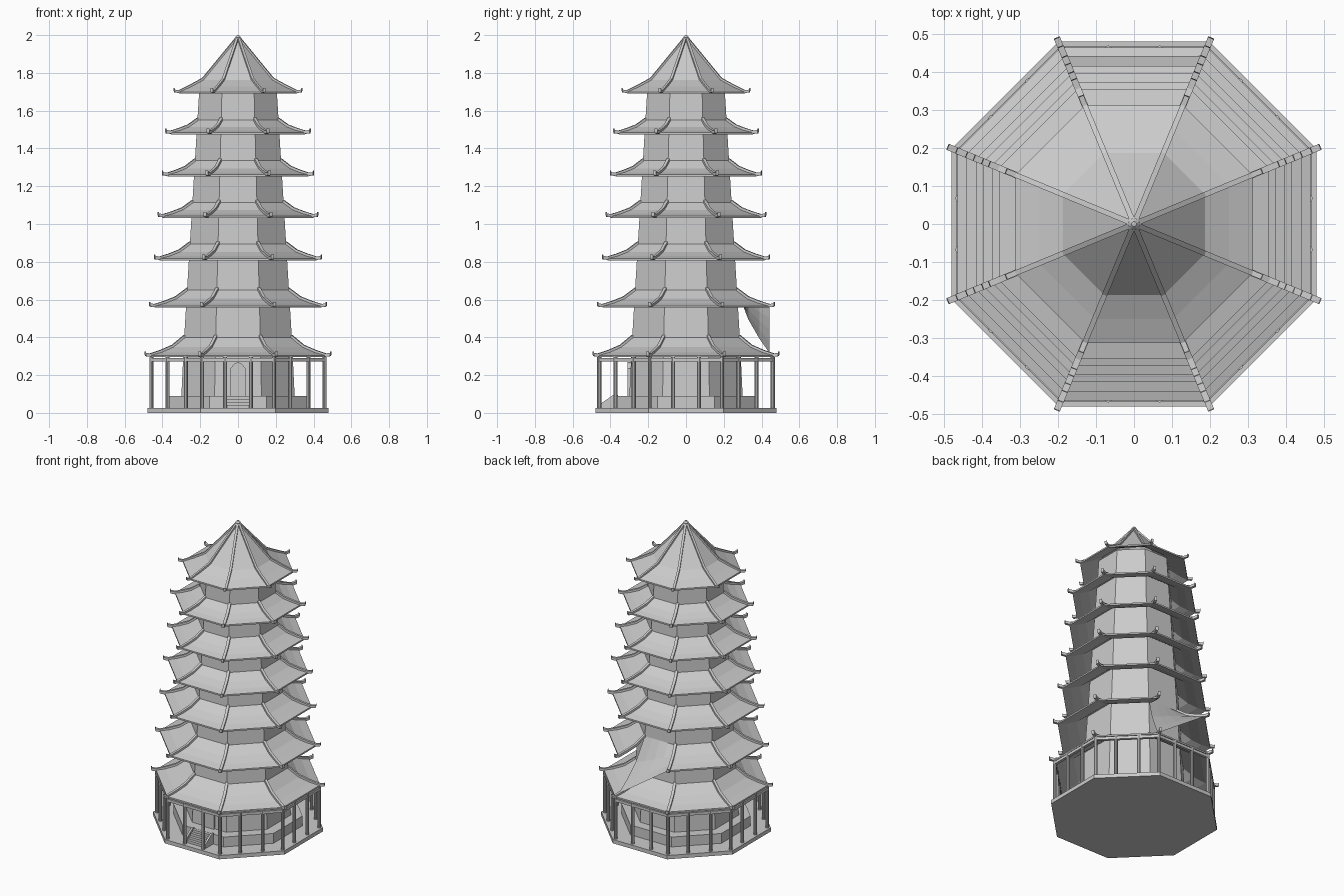
import bpy, math
from math import cos, sin, pi, radians

cube = bpy.data.objects.get("Cube")
if cube:
    bpy.data.objects.remove(cube, do_unlink=True)

stone = bpy.data.materials.new("pale grey stone")
stone.use_nodes = True
GREY = (0.6, 0.6, 0.6, 1)
stone.diffuse_color = GREY
stone.node_tree.nodes["Principled BSDF"].inputs["Base Color"].default_value = GREY

CORNER = 1 / cos(pi / 8)
ANGLES = [pi / 8 + k * pi / 4 for k in range(8)]


def make(name, verts, faces):
    mesh = bpy.data.meshes.new(name)
    mesh.from_pydata(verts, [], faces)
    mesh.materials.append(stone)
    obj = bpy.data.objects.new(name, mesh)
    bpy.context.collection.objects.link(obj)
    return obj


def octagon(name, profile, closed=False, capped=False, skip=None):
    """Sweep (apothem, z) points around eight flat sides."""
    n = len(profile)
    verts = [(r * CORNER * cos(a), r * CORNER * sin(a), z) for a in ANGLES for r, z in profile]
    faces = []
    for k in range(8):
        if k == skip:
            continue
        m = (k + 1) % 8
        for i in range(n if closed else n - 1):
            j = (i + 1) % n
            faces.append((k * n + i, m * n + i, m * n + j, k * n + j))
    if capped:
        faces.append([k * n for k in reversed(range(8))])
        faces.append([k * n + n - 1 for k in range(8)])
    return make(name, verts, faces)


def box(name, x0, x1, y0, y1, z0, z1):
    verts = [(x, y, z) for x in (x0, x1) for y in (y0, y1) for z in (z0, z1)]
    return make(name, verts, [(0, 1, 3, 2), (4, 6, 7, 5), (0, 4, 5, 1),
                              (2, 3, 7, 6), (0, 2, 6, 4), (1, 5, 7, 3)])


def prism(name, outline, axis, lo, hi):
    """Extrude a 2D outline along x or y."""
    n = len(outline)
    place = (lambda t, p: (t, p[0], p[1])) if axis == "x" else (lambda t, p: (p[0], t, p[1]))
    verts = [place(t, p) for t in (lo, hi) for p in outline]
    faces = [(i, (i + 1) % n, n + (i + 1) % n, n + i) for i in range(n)]
    return make(name, verts, faces + [list(reversed(range(n))), list(range(n, 2 * n))])


def ridges(name, path, half):
    """Bars of square section along the eight roof corners."""
    verts, faces = [], []
    for a in ANGLES:
        start = len(verts)
        for r, z in path:
            for side, up in ((-half, -half), (half, -half), (half, half), (-half, half)):
                verts.append((r * cos(a) - side * sin(a), r * sin(a) + side * cos(a), z + up))
        for i in range(len(path) - 1):
            b = start + i * 4
            for c in range(4):
                d = (c + 1) % 4
                faces.append((b + c, b + d, b + 4 + d, b + 4 + c))
        last = len(verts) - 4
        faces += [(start + 3, start + 2, start + 1, start), (last, last + 1, last + 2, last + 3)]
    return make(name, verts, faces)


def wall(z):
    return 0.285 - (z - 0.4) * 0.061


# Base, plinth and tapering tower
octagon("base_slab", [(0.48, 0), (0.48, 0.025)], capped=True)
octagon("plinth", [(0.365, 0.025), (0.365, 0.09)], capped=True)
octagon("tower_wall", [(0.3, 0.09), (wall(0.4), 0.4), (wall(1.73), 1.73)], capped=True)

# Front steps with sloping side walls, and the arched door
for i in range(4):
    box("step", -0.065, 0.065, -0.44 + i * 0.019, -0.36, 0.025, 0.041 + i * 0.016)
for s in (-1, 1):
    prism("step_side", [(-0.45, 0.025), (-0.36, 0.025), (-0.36, 0.095), (-0.385, 0.095),
                        (-0.45, 0.05)], "x", s * 0.07 - 0.006, s * 0.07 + 0.006)
prism("door", [(-0.04, 0.09), (0.04, 0.09), (0.04, 0.235), (0.02, 0.26), (0, 0.27),
               (-0.02, 0.26), (-0.04, 0.235)], "y", -0.31, -0.28)

# Veranda columns and ring beam
octagon("veranda_beam", [(0.45, 0.272), (0.468, 0.272), (0.468, 0.29), (0.45, 0.29)], closed=True)
for k in range(8):
    a = k * pi / 4
    for offset in (-0.068, 0.068, 0.19):
        r = 0.459
        bpy.ops.mesh.primitive_cylinder_add(
            vertices=10, radius=0.011, depth=0.27,
            location=(r * cos(a) - offset * sin(a), r * sin(a) + offset * cos(a), 0.16))
        column = bpy.context.object
        column.name = "veranda_column"
        column.data.materials.append(stone)

# Curved roofs: (eave apothem, eave height, top height)
LEVELS = [(0.465, 0.305, 0.40), (0.442, 0.567, 0.65), (0.416, 0.818, 0.895), (0.396, 1.043, 1.115),
          (0.374, 1.262, 1.335), (0.356, 1.485, 1.55), (0.312, 1.7, 1.985)]
CURVE = [(0, 0), (0.3, 0.16), (0.65, 0.45), (1, 1)]
SPIRE = [(0, 0), (0.2, 0.1), (0.4, 0.22), (0.985, 1)]
for n, (eave, low, high) in enumerate(LEVELS):
    spire = n == 6
    inner = 0 if spire else wall(high)
    top = [(eave + (inner - eave) * u, low + (high - low) * v) for u, v in (SPIRE if spire else CURVE)]
    under = [(r, z - 0.01) for r, z in reversed(top)]
    octagon("roof_%d" % (n + 1), top + under, closed=True, skip=1 if n == 1 else None)
    path = [((eave + 0.026) * CORNER, low + 0.012), ((eave + 0.024) * CORNER, low + 0.004),
            (eave * CORNER, low + 0.001)]
    path += [(r * CORNER, z + 0.004) for r, z in top[1:]]
    ridges("roof_ridges_%d" % (n + 1), path, 0.0085 if not spire else 0.007)

    # The sagging rear panel of the second roof hangs to the eave below
    if n == 1:
        verts, faces = [], []
        half = math.tan(pi / 8)
        for (r, z), drop in zip(top, (0.25, 0.19, 0.11, 0)):
            for i in range(5):
                t = i / 4
                verts.append((r * half * (2 * t - 1), r, z - drop * t))
        for row in range(3):
            for i in range(4):
                b = row * 5 + i
                faces.append((b, b + 5, b + 6, b + 1))
        make("sagging_roof_panel", verts, faces)

# Finial
octagon("finial", [(0.016, 1.97), (0.014, 1.99), (0.006, 2.0)], capped=True)
